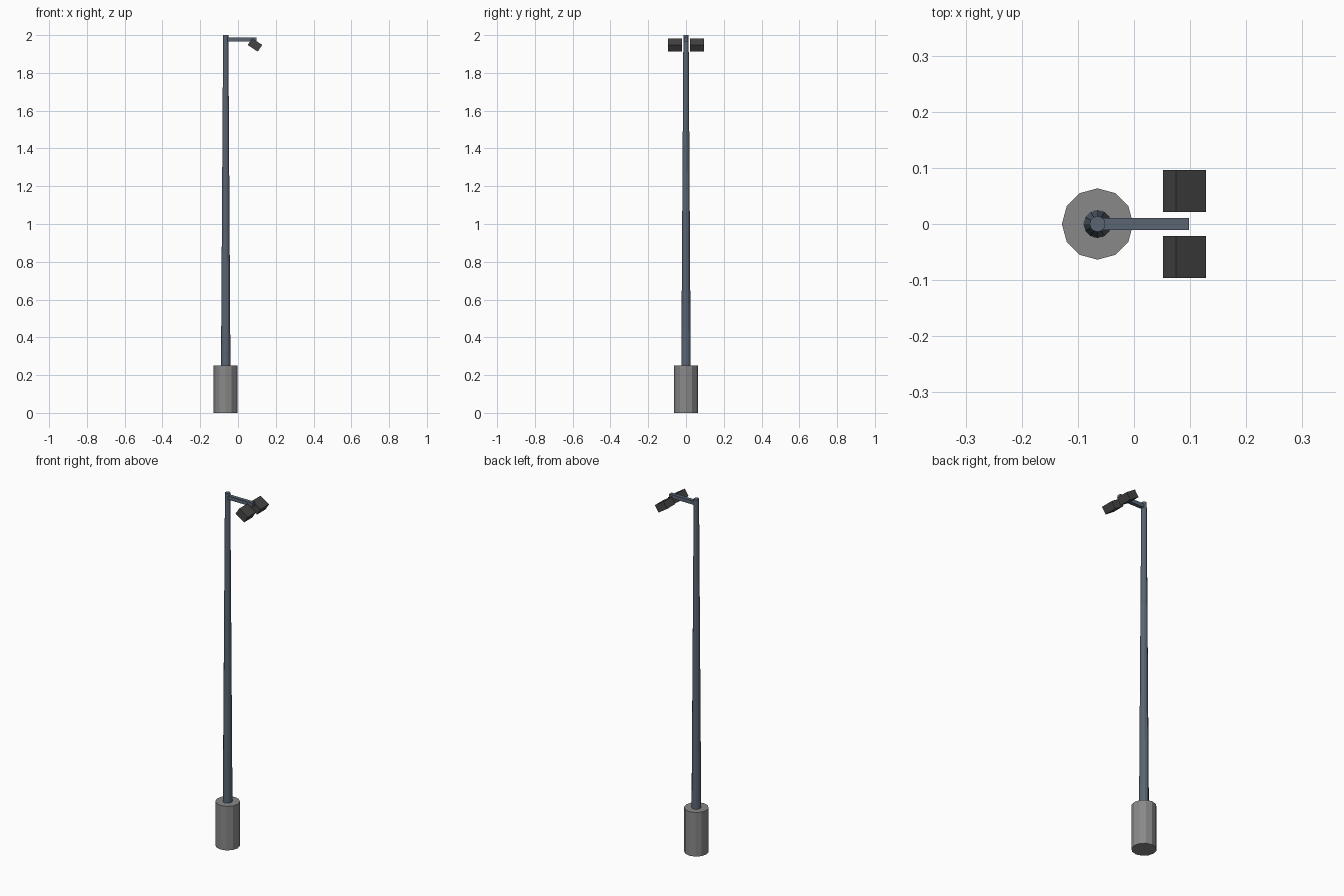
import bpy, math

if "Cube" in bpy.data.objects:
    bpy.data.objects.remove(bpy.data.objects["Cube"])

PX = -0.065  # x of the pole axis


def material(name, rgb):
    m = bpy.data.materials.new(name)
    m.diffuse_color = (*rgb, 1)
    m.use_nodes = True
    m.node_tree.nodes["Principled BSDF"].inputs["Base Color"].default_value = m.diffuse_color
    return m


def tapered(name, r1, r2, z1, z2, mat=None):
    bpy.ops.mesh.primitive_cone_add(vertices=12, radius1=r1, radius2=r2, depth=z2 - z1,
                                    location=(PX, 0, (z1 + z2) / 2))
    ob = bpy.context.object
    ob.name = name
    if mat:
        ob.data.materials.append(mat)
    return ob


def box(name, size, loc, tilt, mat):
    bpy.ops.mesh.primitive_cube_add(size=1, location=loc, rotation=(0, tilt, 0))
    ob = bpy.context.object
    ob.name = name
    ob.scale = size
    ob.data.materials.append(mat)
    return ob


steel = material("steel_blue", (0.10, 0.13, 0.17))
dark = material("dark_grey", (0.06, 0.06, 0.06))
concrete = material("concrete", (0.25, 0.25, 0.25))

# Concrete footing and tapered pole
tapered("footing", 0.0635, 0.0635, 0, 0.25, concrete)
tapered("pole", 0.025, 0.014, 0.25, 2.0, steel)

# Horizontal arm
box("arm", (0.163, 0.021, 0.021), (0.0165, 0, 1.977), 0, steel)

# Pair of floodlights tilted downwards on either side of the arm
for side, label in ((-1, "front"), (1, "back")):
    box(label + "_floodlight", (0.0638, 0.075, 0.0426),
        (0.0897, side * 0.0585, 1.948), math.radians(33), dark)
